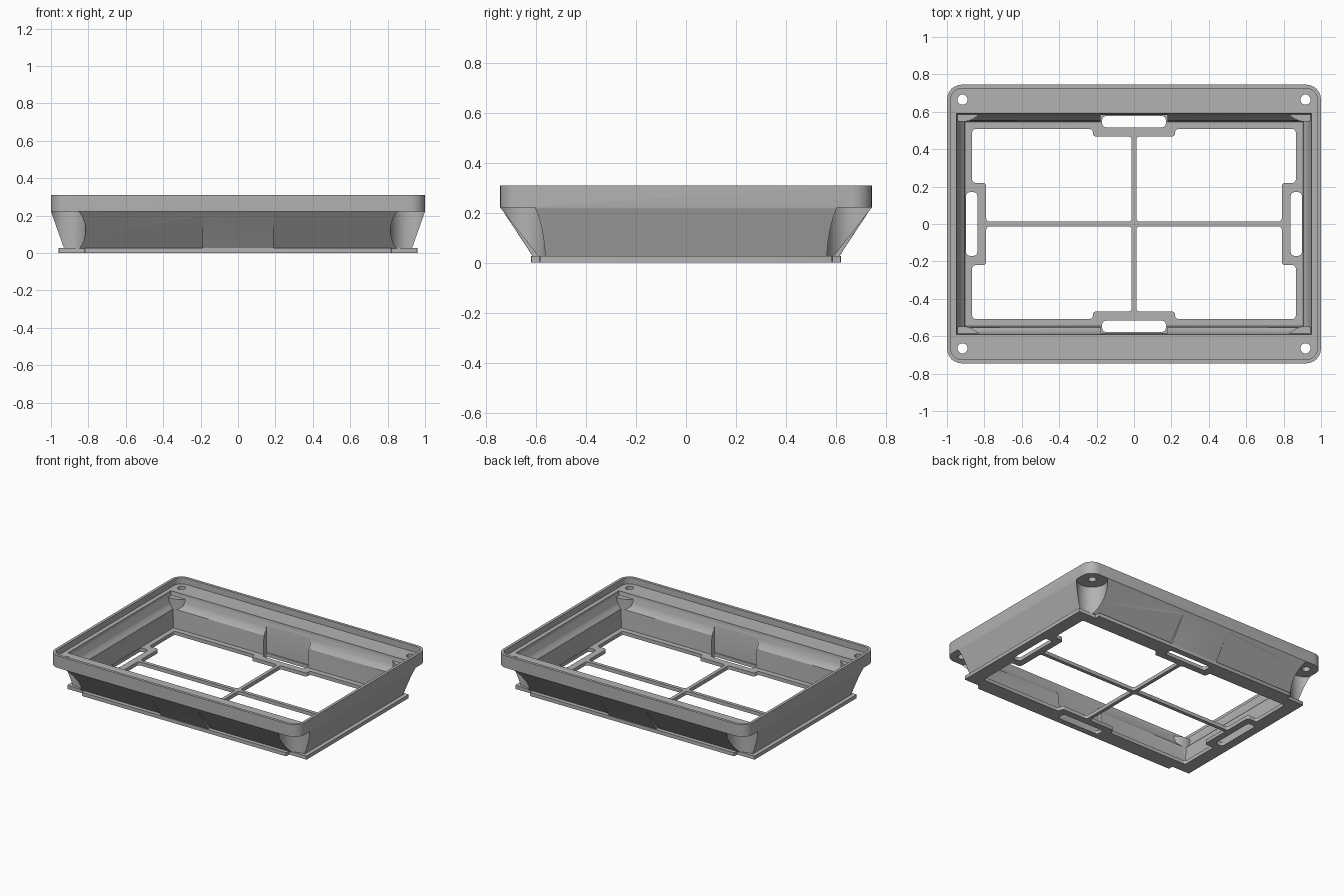
import bpy, bmesh, math
from mathutils import Vector

if "Cube" in bpy.data.objects:
    bpy.data.objects.remove(bpy.data.objects["Cube"])

grey = bpy.data.materials.new("light grey plastic")
grey.use_nodes = True
grey.diffuse_color = (0.45, 0.45, 0.45, 1)
grey.node_tree.nodes["Principled BSDF"].inputs["Base Color"].default_value = (0.45, 0.45, 0.45, 1)

SIGNS = [(1, 1), (-1, 1), (-1, -1), (1, -1)]
HOLE_X, HOLE_Y = 0.917, 0.665


def fillet(points, r, steps=6):
    """Round every right-angled corner of an outline."""
    pts = [Vector(p) for p in points]
    out = []
    for i, p in enumerate(pts):
        a = (pts[i - 1] - p).normalized()
        b = (pts[(i + 1) % len(pts)] - p).normalized()
        centre = p + r * (a + b)
        for k in range(steps + 1):
            t = k / steps * math.pi / 2
            out.append(centre - r * (b * math.cos(t) + a * math.sin(t)))
    return out


def rect(hx, hy, r, cx=0, cy=0):
    return fillet([(cx + sx * hx, cy + sy * hy) for sx, sy in SIGNS], r)


def circle(cx, cy, r, n=48):
    return [Vector((cx + r * math.cos(math.tau * k / n), cy + r * math.sin(math.tau * k / n)))
            for k in range(n)]


def loft(name, layers):
    """Solid through a list of (outline, z) layers."""
    bm = bmesh.new()
    rings = [[bm.verts.new((p.x, p.y, z)) for p in loop] for loop, z in layers]
    for lo, hi in zip(rings, rings[1:]):
        n = len(lo)
        for i in range(n):
            j = (i + 1) % n
            bm.faces.new((lo[i], lo[j], hi[j], hi[i]))
    bm.faces.new(rings[0])
    bm.faces.new(rings[-1])
    bmesh.ops.recalc_face_normals(bm, faces=bm.faces)
    mesh = bpy.data.meshes.new(name)
    bm.to_mesh(mesh)
    bm.free()
    mesh.materials.append(grey)
    ob = bpy.data.objects.new(name, mesh)
    bpy.context.collection.objects.link(ob)
    return ob


def prism(name, loop, z0, z1):
    return loft(name, [(loop, z0), (loop, z1)])


def combine(ob, tools, operation="DIFFERENCE"):
    """Apply booleans one after another and remove the tools."""
    for tool in tools:
        mod = ob.modifiers.new("cut", "BOOLEAN")
        mod.operation, mod.object, mod.solver = operation, tool, "EXACT"
    deps = bpy.context.evaluated_depsgraph_get()
    mesh = bpy.data.meshes.new_from_object(ob.evaluated_get(deps))
    ob.modifiers.clear()
    ob.data = mesh
    for tool in tools:
        bpy.data.objects.remove(tool)


# Flared frame: upright rim over sloping walls
frame = loft("flared_frame", [
    (rect(0.93, 0.59, 0.02), 0.024),
    (rect(1.0, 0.745, 0.08), 0.222),
    (rect(1.0, 0.745, 0.08), 0.31)])

# Shallow bulges on the long walls, behind the slots
combine(frame, [loft("wall_bulge", [
    (rect(0.19, 0.028, 0.002, 0, s * 0.586), 0.026),
    (rect(0.19, 0.06, 0.002, 0, s * 0.675), 0.21)]) for s in (1, -1)], "UNION")

# Stepped cavity, leaving a round column around each screw well
cavity = loft("cavity", [
    (rect(0.90, 0.545, 0.003), 0.0),
    (rect(0.905, 0.553, 0.003), 0.16),
    (rect(0.93, 0.575, 0.003), 0.19),
    (rect(0.95, 0.59, 0.003), 0.25),
    (rect(0.95, 0.59, 0.003), 0.28)])
combine(cavity, [prism("column", circle(sx * HOLE_X, sy * HOLE_Y, 0.118), -0.1, 0.235)
                 for sx, sy in SIGNS])

# Rim recess, screw wells, screw holes and wall pockets
cutters = [cavity, prism("rim_recess", rect(0.98, 0.725, 0.06), 0.265, 0.4)]
for sx, sy in SIGNS:
    cutters.append(prism("screw_well", circle(sx * HOLE_X, sy * HOLE_Y, 0.102), -0.1, 0.222))
    cutters.append(prism("screw_hole", circle(sx * HOLE_X, sy * HOLE_Y, 0.027, 24), 0.1, 0.4))
for s in (1, -1):
    cutters.append(prism("wall_pocket", rect(0.18, 0.05, 0.003, 0, s * 0.533), 0.0, 0.28))
combine(frame, cutters)

# Base plate with long-side ledges
outline = []
for sx, sy in SIGNS:
    corner = [(0.96, 0.585), (0.82, 0.585), (0.82, 0.62)]
    if sx * sy < 0:
        corner.reverse()
    outline += [(sx * x, sy * y) for x, y in corner]
plate = prism("base_plate", fillet(outline, 0.004, 3), 0.0, 0.026)

# Four window panes leave a cross bar and slotted tabs
bar = 0.0125
pane = fillet([(bar, bar), (0.79, bar), (0.79, 0.22), (0.865, 0.22),
               (0.865, 0.508), (0.22, 0.508), (0.22, 0.468), (bar, 0.468)], 0.018)
cutters = [prism("pane", [Vector((sx * p.x, sy * p.y)) for p in pane], -0.1, 0.1)
           for sx, sy in SIGNS]
for s in (1, -1):
    cutters.append(prism("long_slot", rect(0.17, 0.03, 0.02, 0, s * 0.547), -0.1, 0.1))
    cutters.append(prism("short_slot", rect(0.03, 0.17, 0.02, s * 0.868, 0), -0.1, 0.1))
combine(plate, cutters)

# Smooth the rounded corners, keep edges crisp
bpy.ops.object.select_all(action="DESELECT")
for ob in (frame, plate):
    ob.select_set(True)
bpy.context.view_layer.objects.active = frame
bpy.ops.object.shade_smooth_by_angle(angle=math.radians(30))
